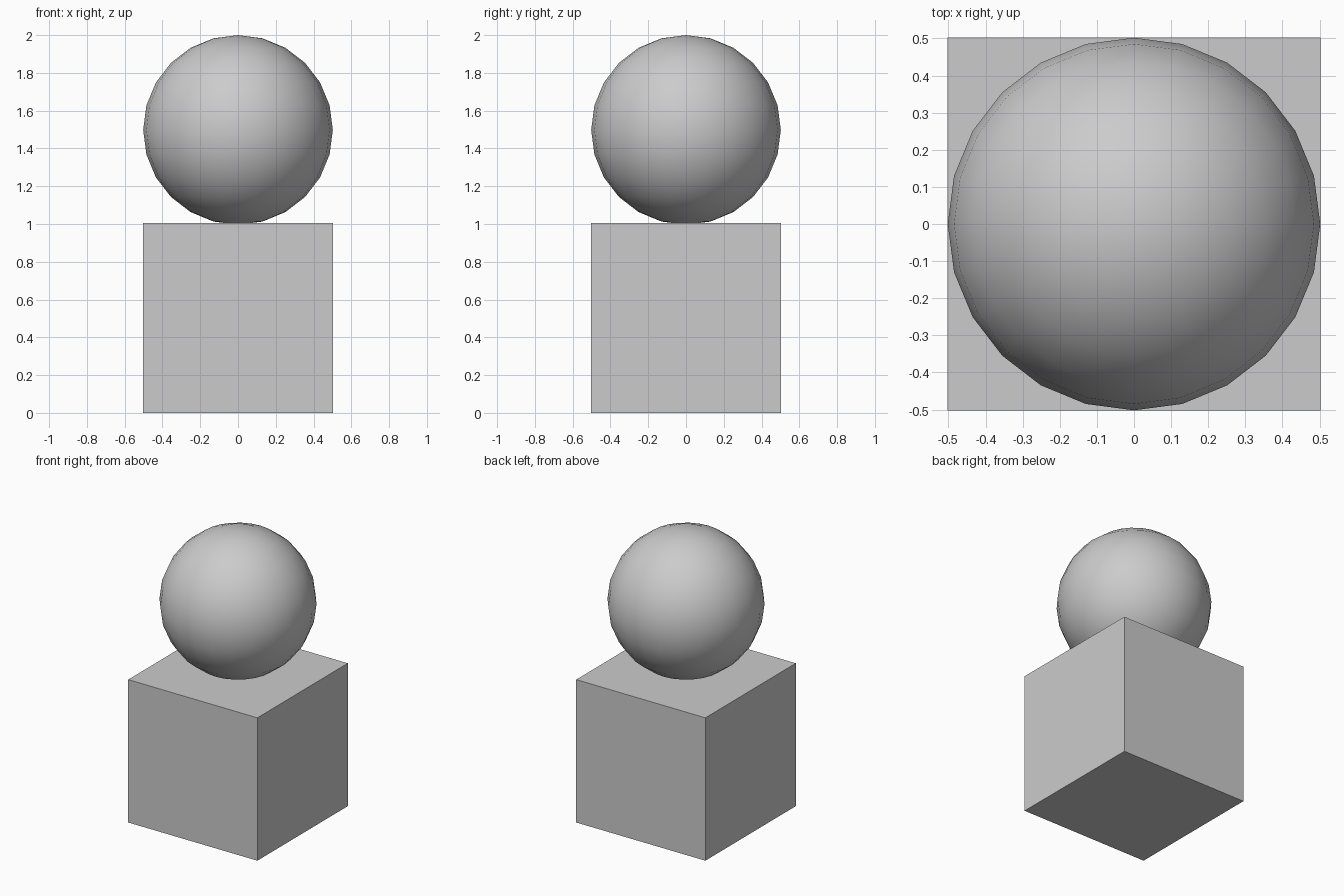
import bpy

if "Cube" in bpy.data.objects:
    bpy.data.objects.remove(bpy.data.objects["Cube"])

SIZE = 1.004  # cube edge and ball diameter; the ball sinks slightly into the cube

# Cube pedestal
bpy.ops.mesh.primitive_cube_add(size=SIZE, location=(0, 0, SIZE / 2))
bpy.context.object.name = "pedestal_cube"

# Smooth ball resting on top
bpy.ops.mesh.primitive_uv_sphere_add(segments=24, ring_count=12, radius=SIZE / 2,
                                     location=(0, 0, 2 - SIZE / 2))
bpy.context.object.name = "ball"
bpy.ops.object.shade_smooth()
